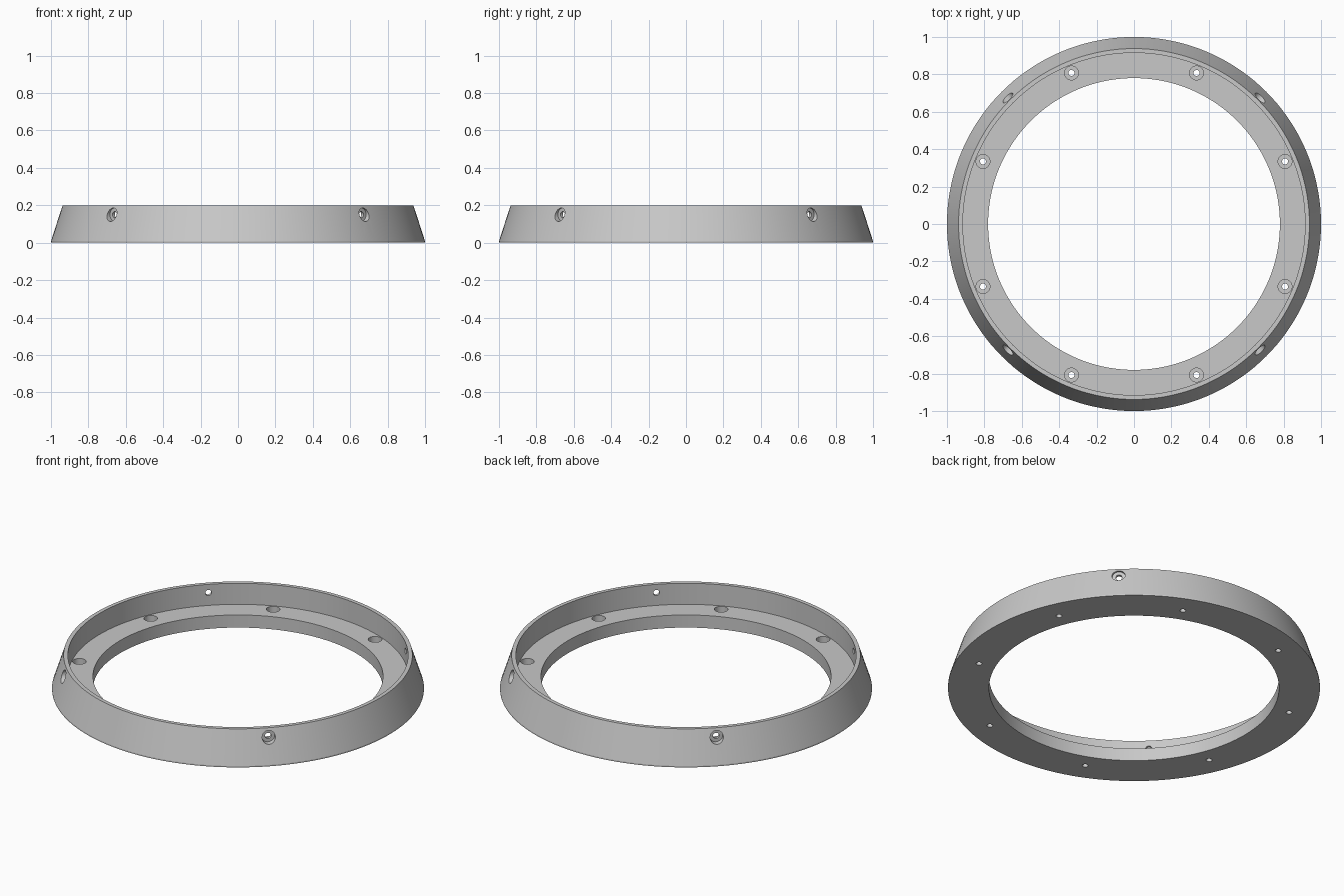
import bpy, bmesh, math
from mathutils import Matrix, Vector

cube = bpy.data.objects.get("Cube")
if cube:
    bpy.data.objects.remove(cube, do_unlink=True)

SEGMENTS = 144
TAU = math.tau

grey = bpy.data.materials.new("plain grey")
grey.use_nodes = True
colour = (0.58, 0.58, 0.58, 1)
grey.diffuse_color = colour
grey.node_tree.nodes["Principled BSDF"].inputs["Base Color"].default_value = colour


def lathe(bm, profile, segments, matrix=Matrix(), closed=True):
    """Spin (radius, height) points about z; closed profiles make a ring, open ones get caps."""
    rings = [[bm.verts.new(matrix @ Vector((r * math.cos(TAU * i / segments),
                                            r * math.sin(TAU * i / segments), z)))
              for i in range(segments)] for r, z in profile]
    pairs = list(zip(rings, rings[1:]))
    if closed:
        pairs.append((rings[-1], rings[0]))
    else:
        bm.faces.new(rings[0][::-1])
        bm.faces.new(rings[-1])
    for a, b in pairs:
        for i in range(segments):
            j = (i + 1) % segments
            bm.faces.new((a[i], a[j], b[j], b[i]))


def to_object(bm, name):
    bmesh.ops.recalc_face_normals(bm, faces=bm.faces)
    mesh = bpy.data.meshes.new(name)
    bm.to_mesh(mesh)
    bm.free()
    obj = bpy.data.objects.new(name, mesh)
    bpy.context.collection.objects.link(obj)
    mesh.materials.append(grey)
    return obj


# Ring body: tapered outer wall, thin rim, inner ledge
bm = bmesh.new()
lathe(bm, [(0.78, 0), (1, 0), (1, 0.008), (0.938, 0.2),
           (0.915, 0.2), (0.915, 0.075), (0.78, 0.075)], SEGMENTS)
ring = to_object(bm, "mounting_ring")

# Stepped cutters for all counterbored screw holes
bm = bmesh.new()
for k in range(8):
    place = Matrix.Rotation(TAU * (k + 0.5) / 8, 4, "Z") @ Matrix.Translation((0.874, 0, 0))
    lathe(bm, [(0.016, -0.05), (0.016, 0.038), (0.037, 0.038), (0.037, 0.11)],
          32, place, closed=False)
for k in range(4):
    place = (Matrix.Rotation(TAU * (k + 0.5) / 4, 4, "Z")
             @ Matrix.Translation((0, 0, 0.15)) @ Matrix.Rotation(math.pi / 2, 4, "Y"))
    lathe(bm, [(0.017, 0.86), (0.017, 0.932), (0.036, 0.932), (0.036, 1.05)],
          32, place, closed=False)
cutter = to_object(bm, "screw_hole_cutter")
cutter.hide_render = True

# Cut the holes and keep the result
cut = ring.modifiers.new("screw holes", "BOOLEAN")
cut.operation = "DIFFERENCE"
cut.solver = "EXACT"
cut.object = cutter
bpy.ops.object.select_all(action="DESELECT")
ring.select_set(True)
bpy.context.view_layer.objects.active = ring
bpy.ops.object.modifier_apply(modifier=cut.name)
bpy.data.objects.remove(cutter, do_unlink=True)

# Smooth round walls, sharp edges
bpy.ops.object.shade_smooth_by_angle(angle=math.radians(15))
